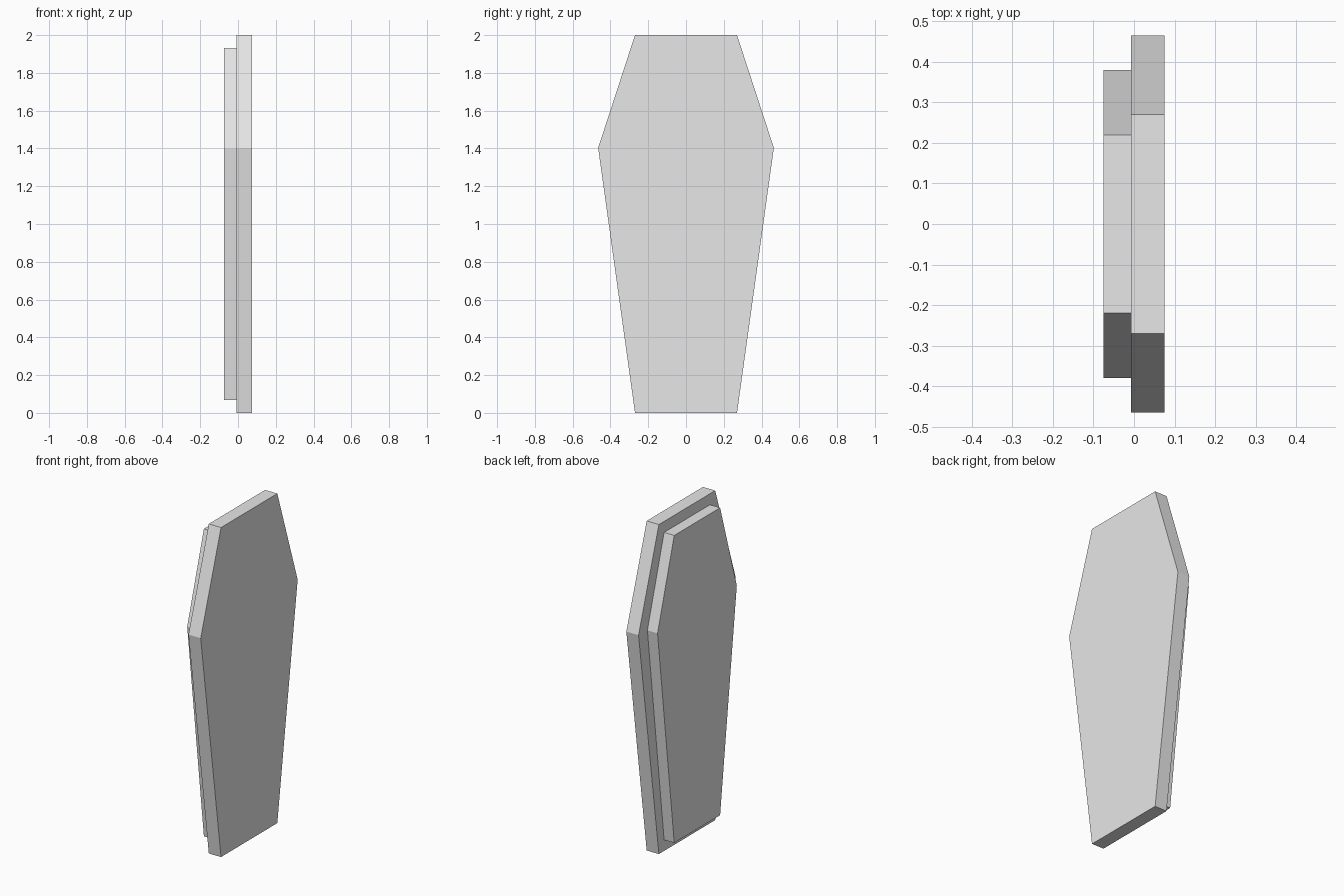
import bpy

if "Cube" in bpy.data.objects:
    bpy.data.objects.remove(bpy.data.objects["Cube"])

stone = bpy.data.materials.new("light_grey")
stone.diffuse_color = (0.8, 0.8, 0.8, 1.0)
stone.use_nodes = True
stone.node_tree.nodes["Principled BSDF"].inputs["Base Color"].default_value = stone.diffuse_color


def hex_slab(name, x0, x1, end_half, mid_half, z_low, z_mid, z_high):
    """Six-sided tapered slab, widest at z_mid, mirrored about y = 0."""
    half = [(end_half, z_low), (mid_half, z_mid), (end_half, z_high)]
    outline = half + [(-y, z) for y, z in reversed(half)]
    n = len(outline)
    verts = [(x, y, z) for x in (x0, x1) for y, z in outline]
    faces = [tuple(reversed(range(n))), tuple(range(n, 2 * n))]
    faces += [(i, (i + 1) % n, n + (i + 1) % n, n + i) for i in range(n)]
    mesh = bpy.data.meshes.new(name)
    mesh.from_pydata(verts, [], faces)
    mesh.materials.append(stone)
    mesh.update()
    obj = bpy.data.objects.new(name, mesh)
    bpy.context.collection.objects.link(obj)
    return obj


# Wide outer slab
hex_slab("outer_panel", -0.007, 0.075, 0.27, 0.465, 0.0, 1.403, 2.0)
# Smaller raised slab on its left face
hex_slab("raised_panel", -0.075, -0.007, 0.22, 0.38, 0.067, 1.40, 1.933)
